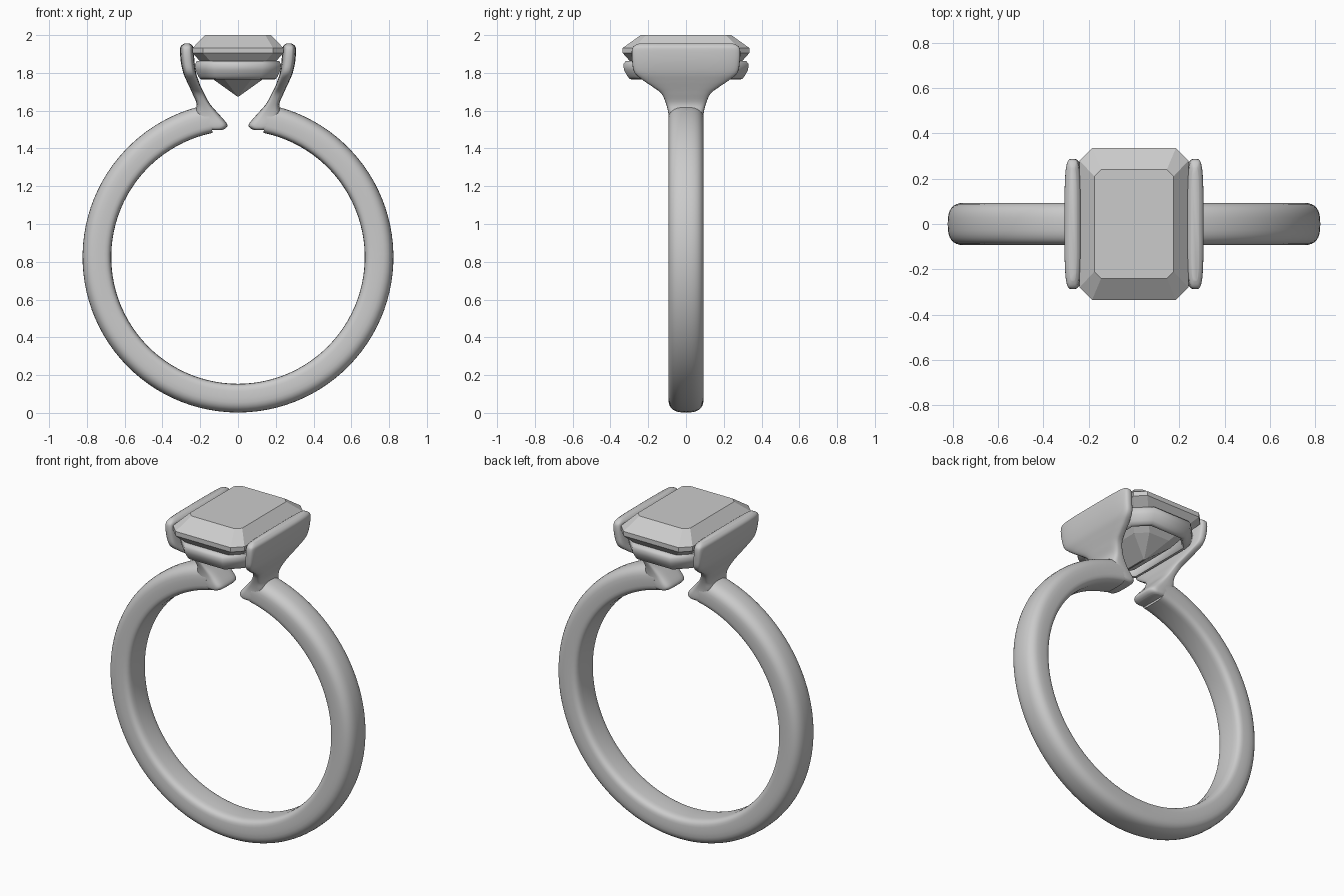
import bpy, bmesh
from math import sin, cos, pi, asin, copysign
from mathutils import Vector

cube = bpy.data.objects.get("Cube")
if cube:
    bpy.data.objects.remove(cube, do_unlink=True)

metal = bpy.data.materials.new("polished_grey")
metal.use_nodes = True
grey = (0.6, 0.6, 0.6, 1)
metal.diffuse_color = grey
metal.node_tree.nodes["Principled BSDF"].inputs["Base Color"].default_value = grey


def loft(name, loops, caps=True, closed=False, smooth=None):
    """Bridge a list of equal-length point loops into one mesh object."""
    bm = bmesh.new()
    rows = [[bm.verts.new(p) for p in loop] for loop in loops]
    n = len(rows[0])
    pairs = list(zip(rows, rows[1:]))
    if closed:
        pairs.append((rows[-1], rows[0]))
    for a, b in pairs:
        for i in range(n):
            j = (i + 1) % n
            bm.faces.new((a[i], a[j], b[j], b[i]))
    if caps and not closed:
        bm.faces.new(rows[0])
        bm.faces.new(rows[-1])
    bmesh.ops.recalc_face_normals(bm, faces=bm.faces)
    mesh = bpy.data.meshes.new(name)
    bm.to_mesh(mesh)
    bm.free()
    mesh.materials.append(metal)
    obj = bpy.data.objects.new(name, mesh)
    bpy.context.collection.objects.link(obj)
    if smooth:
        bpy.ops.object.select_all(action='DESELECT')
        obj.select_set(True)
        bpy.context.view_layer.objects.active = obj
        bpy.ops.object.shade_smooth_by_angle(angle=smooth)
    return obj


def rounded(t, power):
    """Point on a unit rounded square."""
    c, s = cos(t), sin(t)
    return (copysign(abs(c) ** (2 / power), c), copysign(abs(s) ** (2 / power), s))


def octagon(hx, hy, cut, z):
    quarter = [(hx, hy - cut), (hx - cut, hy)]
    pts = quarter + [(-x, y) for x, y in quarter[::-1]]
    pts += [(-x, -y) for x, y in pts]
    return [Vector((x, y, z)) for x, y in pts]


# Band: domed outside, flatter inside, open at the top
CENTRE, MID, HALF_T, HALF_W = 0.825, 0.747, 0.076, 0.093
start = asin(0.2)
band = []
for k in range(97):
    a = start + (2 * pi - 2 * start) * k / 96
    loop = []
    for i in range(32):
        t = 2 * pi * i / 32
        u, v = rounded(t, 2.7 if cos(t) > 0 else 4.5)
        r = MID + HALF_T * u
        loop.append(Vector((r * sin(a), HALF_W * v, CENTRE + r * cos(a))))
    band.append(loop)
loft("band", band, smooth=pi / 4)

# Shoulders: height, inner x, outer x, half width
stations = [(1.498, .085, .15, .080), (1.508, .064, .18, .090), (1.53, .058, .20, .093),
            (1.58, .100, .225, .093), (1.635, .148, .219, .105), (1.69, .178, .241, .13),
            (1.725, .196, .257, .175), (1.757, .208, .272, .222), (1.80, .222, .290, .272),
            (1.86, .230, .303, .285), (1.92, .235, .307, .287), (1.942, .239, .302, .276),
            (1.955, .254, .286, .250)]


def spline(rows, steps):
    out = []
    for i in range(len(rows) - 1):
        p = [Vector(rows[min(max(i + d, 0), len(rows) - 1)]) for d in (-1, 0, 1, 2)]
        for k in range(steps):
            t = k / steps
            out.append(p[1] + t / 2 * (p[2] - p[0] + t * (2 * p[0] - 5 * p[1] + 4 * p[2] - p[3]
                       + t * (3 * (p[1] - p[2]) + p[3] - p[0]))))
    return out + [Vector(rows[-1])]


for side, label in ((1, "left"), (-1, "right")):
    loops = []
    for z, inner, outer, width in spline(stations, 4):
        loop = []
        for i in range(40):
            u, v = rounded(2 * pi * i / 40, 4)
            x = (inner + outer) / 2 + (outer - inner) / 2 * u
            loop.append(Vector((side * x, width * v, z)))
        loops.append(loop)
    loft(label + "_shoulder", loops, smooth=pi / 4)

# Basket: rounded frame under the stone, as inset and height
section = [(.012, 1.862), (.0, 1.845), (.004, 1.815), (.022, 1.782), (.035, 1.767),
           (.055, 1.765), (.066, 1.78), (.058, 1.825), (.045, 1.86)]
basket = [octagon(.228 - d * .8, .332 - d, .1 - d * .5, z) for d, z in section]
frame = loft("basket", basket, closed=True, smooth=pi / 3)

# Step-cut stone: half sizes, corner cut and height
facets = [(.004, .09, .002, 1.675), (.13, .215, .06, 1.765), (.20, .295, .055, 1.86),
          (.24, .335, .055, 1.905), (.24, .335, .055, 1.932), (.175, .24, .03, 2.0)]
loft("stone", [octagon(*f) for f in facets])
